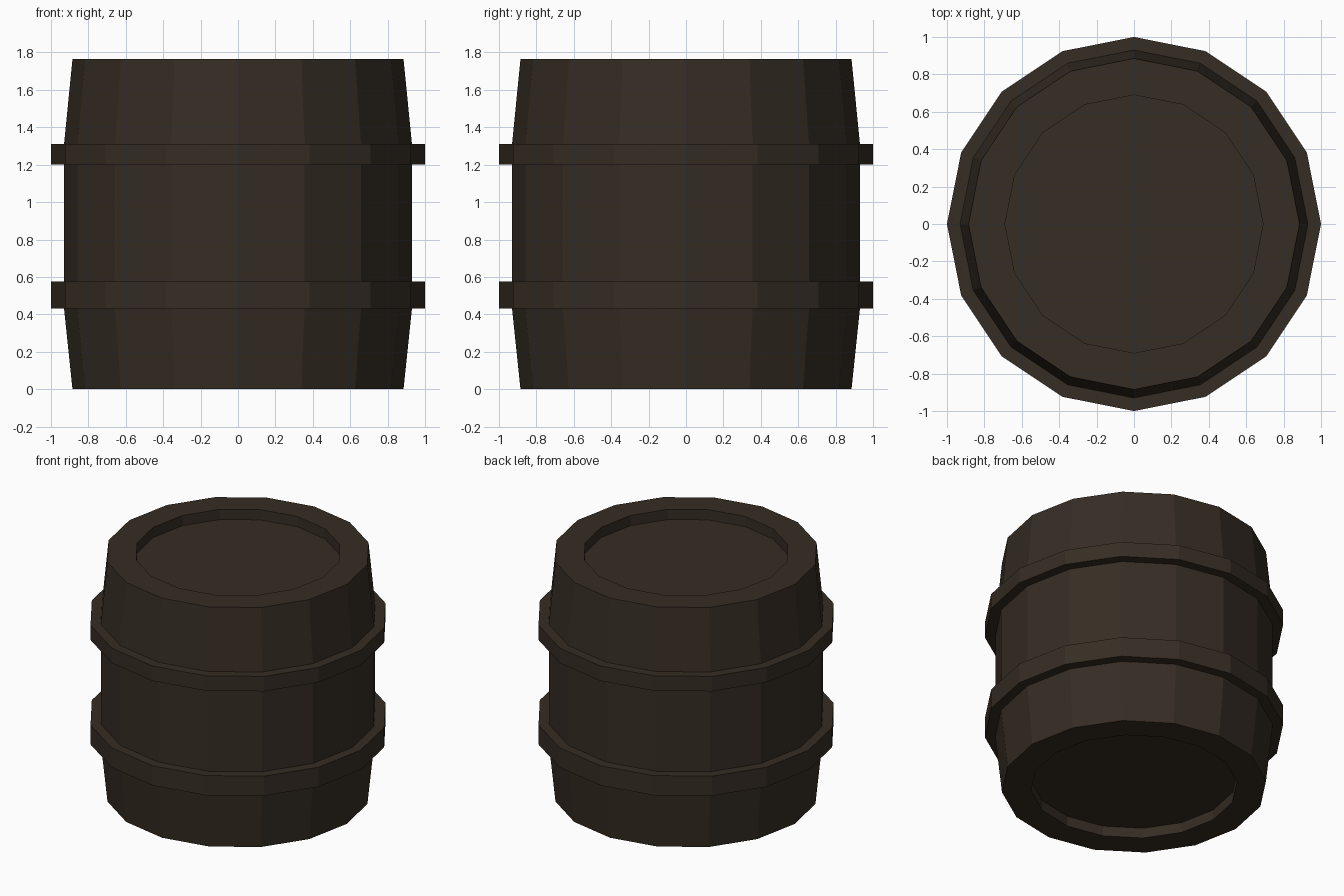
import bpy
import bmesh
from math import cos, sin, tau

SIDES = 16

cube = bpy.data.objects.get("Cube")
if cube:
    bpy.data.objects.remove(cube, do_unlink=True)


def make_material(name, color):
    mat = bpy.data.materials.new(name)
    mat.use_nodes = True
    mat.diffuse_color = color
    mat.node_tree.nodes["Principled BSDF"].inputs["Base Color"].default_value = color
    return mat


def lathe(name, profile, material, closed=False):
    """Spin (radius, z) points into flat facets; open ends are capped."""
    bm = bmesh.new()
    rings = [[bm.verts.new((r * cos(tau * i / SIDES), r * sin(tau * i / SIDES), z))
              for i in range(SIDES)] for r, z in profile]
    pairs = list(zip(rings, rings[1:]))
    if closed:
        pairs.append((rings[-1], rings[0]))
    for low, high in pairs:
        for i in range(SIDES):
            j = (i + 1) % SIDES
            bm.faces.new((low[i], low[j], high[j], high[i]))
    if not closed:
        bm.faces.new(rings[0])
        bm.faces.new(rings[-1])
    bmesh.ops.recalc_face_normals(bm, faces=bm.faces)
    mesh = bpy.data.meshes.new(name)
    bm.to_mesh(mesh)
    bm.free()
    mesh.materials.append(material)
    obj = bpy.data.objects.new(name, mesh)
    bpy.context.collection.objects.link(obj)
    return obj


wood = make_material("dark brown wood", (0.036, 0.026, 0.017, 1))

# Barrel body, tapered at both ends, with a recessed lid and base
HEIGHT, RECESS = 1.765, 0.075
END, BELLY, INNER = 0.885, 0.93, 0.69
lathe("barrel_body", [
    (INNER, RECESS), (INNER, 0), (END, 0), (BELLY, 0.43),
    (BELLY, 1.31), (END, HEIGHT), (INNER, HEIGHT), (INNER, HEIGHT - RECESS),
], wood)

# Hoops around the body
for name, bottom, top in (("lower_hoop", 0.43, 0.575), ("upper_hoop", 1.2, 1.31)):
    lathe(name, [(BELLY - 0.01, bottom), (1, bottom), (1, top), (BELLY - 0.01, top)],
          wood, closed=True)
